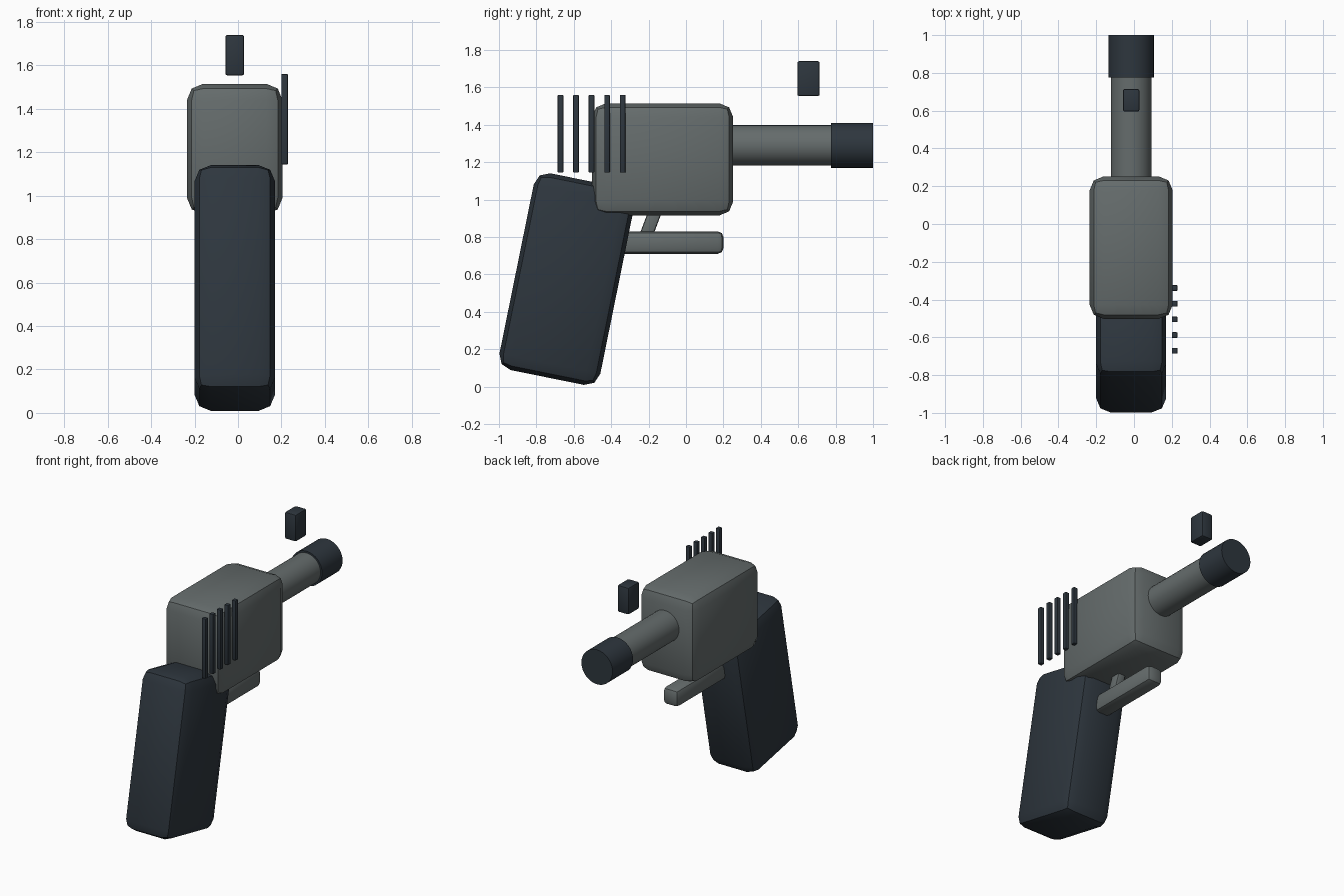
import bpy
import math

cube = bpy.data.objects.get("Cube")
if cube:
    bpy.data.objects.remove(cube, do_unlink=True)

CX = -0.015  # centre line of the main parts


def material(name, rgb):
    m = bpy.data.materials.new(name)
    m.use_nodes = True
    m.diffuse_color = (*rgb, 1)
    m.node_tree.nodes["Principled BSDF"].inputs["Base Color"].default_value = (*rgb, 1)
    return m


grey = material("metal_grey", (0.13, 0.15, 0.15))
dark = material("dark_slate", (0.027, 0.037, 0.048))


def box(name, centre, size, mat, bevel, tilt=0.0, segments=2):
    bpy.ops.mesh.primitive_cube_add(size=1, location=centre, rotation=(tilt, 0, 0))
    ob = bpy.context.object
    ob.name = name
    ob.scale = size
    bpy.ops.object.transform_apply(location=False, rotation=False, scale=True)
    mod = ob.modifiers.new("rounded_edges", "BEVEL")
    mod.width = bevel
    mod.segments = segments
    bpy.ops.object.modifier_apply(modifier=mod.name)
    bpy.ops.object.shade_smooth_by_angle(angle=math.radians(35))
    ob.data.materials.append(mat)
    return ob


def tube(name, y0, y1, radius, mat):
    bpy.ops.mesh.primitive_cylinder_add(
        vertices=32, radius=radius, depth=y1 - y0,
        location=(CX, (y0 + y1) / 2, 1.29), rotation=(math.pi / 2, 0, 0))
    ob = bpy.context.object
    ob.name = name
    bpy.ops.object.shade_smooth_by_angle(angle=math.radians(35))
    ob.data.materials.append(mat)
    return ob


# Main housing and slanted handle
box("body", (CX, -0.125, 1.215), (0.44, 0.755, 0.6), grey, 0.075)
box("grip", (CX, -0.636, 0.575), (0.37, 0.55, 1.073), dark, 0.075, tilt=-0.2)

# Barrel with a dark, softly shaded tip
tube("barrel", 0.1, 0.8, 0.108, grey)
muzzle = tube("muzzle", 0.775, 1.0, 0.12, dark)
bpy.ops.object.shade_smooth()

# Trigger and the bar below it
box("trigger_guard", (CX, -0.1, 0.77), (0.12, 0.6, 0.12), grey, 0.03)
box("trigger", (CX, -0.19, 0.87), (0.06, 0.07, 0.22), grey, 0.012, tilt=-0.36)

# Floating sight block
box("front_sight", (CX, 0.655, 1.647), (0.087, 0.12, 0.187), dark, 0.01)

# Row of upright fins on the left side
for i in range(5):
    box(f"side_fin_{i + 1}", (0.215, -0.671 + i * 0.083, 1.352),
        (0.03, 0.03, 0.416), dark, 0.004)
